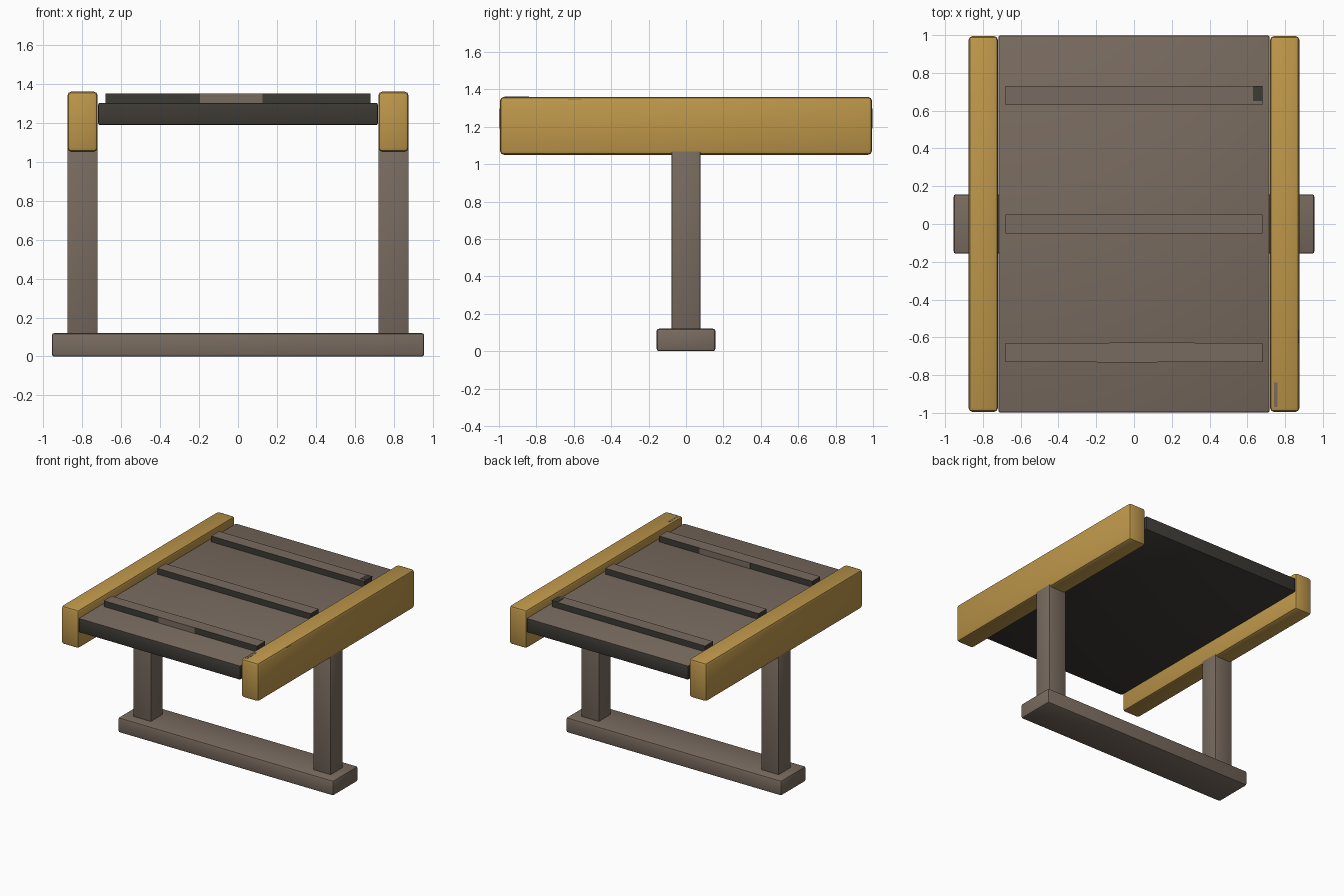
import bpy

cube = bpy.data.objects.get("Cube")
if cube:
    bpy.data.objects.remove(cube, do_unlink=True)


def material(name, rgb):
    mat = bpy.data.materials.new(name)
    mat.use_nodes = True
    mat.diffuse_color = (*rgb, 1)
    bsdf = mat.node_tree.nodes["Principled BSDF"]
    bsdf.inputs["Base Color"].default_value = (*rgb, 1)
    bsdf.inputs["Roughness"].default_value = 0.8
    return mat


BROWN = material("grey brown wood", (0.19, 0.147, 0.115))
GOLD = material("golden wood", (0.515, 0.31, 0.069))
DARK = material("dark wood", (0.048, 0.043, 0.036))


def box(name, x, y, z, mats, bevel=0.0):
    """Box from (min, max) ranges; a second material goes on upward faces."""
    lo, hi = zip(x, y, z)
    bpy.ops.mesh.primitive_cube_add(size=1)
    ob = bpy.context.object
    ob.name = name
    for v in ob.data.vertices:
        v.co = [a + (c + 0.5) * (b - a) for c, a, b in zip(v.co, lo, hi)]
    for m in mats:
        ob.data.materials.append(m)
    for p in ob.data.polygons:
        p.material_index = int(len(mats) > 1 and p.normal.z > 0.9)
    if bevel:
        mod = ob.modifiers.new("rounded edges", "BEVEL")
        mod.width = bevel
        mod.segments = 2
        bpy.ops.object.modifier_apply(modifier=mod.name)
        bpy.ops.object.shade_smooth_by_angle()
    return ob


# Foot beam
box("foot_beam", (-0.955, 0.955), (-0.157, 0.157), (0, 0.12), [BROWN], 0.012)

# Posts and side rails
for side, s in (("left", 1), ("right", -1)):
    span = sorted((0.72 * s, 0.876 * s))
    box(side + "_post", span, (-0.077, 0.077), (0.1, 1.07), [BROWN], 0.006)
    box(side + "_rail", span, (-0.995, 0.995), (1.05, 1.36), [GOLD], 0.022)

# Deck with dark edges and underside
box("deck", (-0.718, 0.718), (-0.998, 0.998), (1.187, 1.302), [DARK, BROWN], 0.01)

# Raised slats
for name, y in (("front", -0.68), ("middle", 0), ("back", 0.68)):
    box(name + "_slat", (-0.68, 0.68), (y - 0.05, y + 0.05), (1.295, 1.349), [DARK, BROWN])

# Worn patches on the slats
box("front_slat_wear", (-0.195, 0.125), (-0.732, -0.729), (1.302, 1.349), [BROWN])
box("front_slat_rear_wear", (-0.13, 0.32), (-0.631, -0.628), (1.302, 1.349), [BROWN])
box("back_slat_wear", (0.63, 0.681), (0.65, 0.731), (1.345, 1.351), [DARK])

# Chips on the left rail
box("rail_top_chip", (0.742, 0.76), (-0.97, -0.84), (1.355, 1.361), [BROWN])
box("rail_side_chip", (0.857, 0.873), (-0.63, -0.56), (1.341, 1.349), [BROWN])
